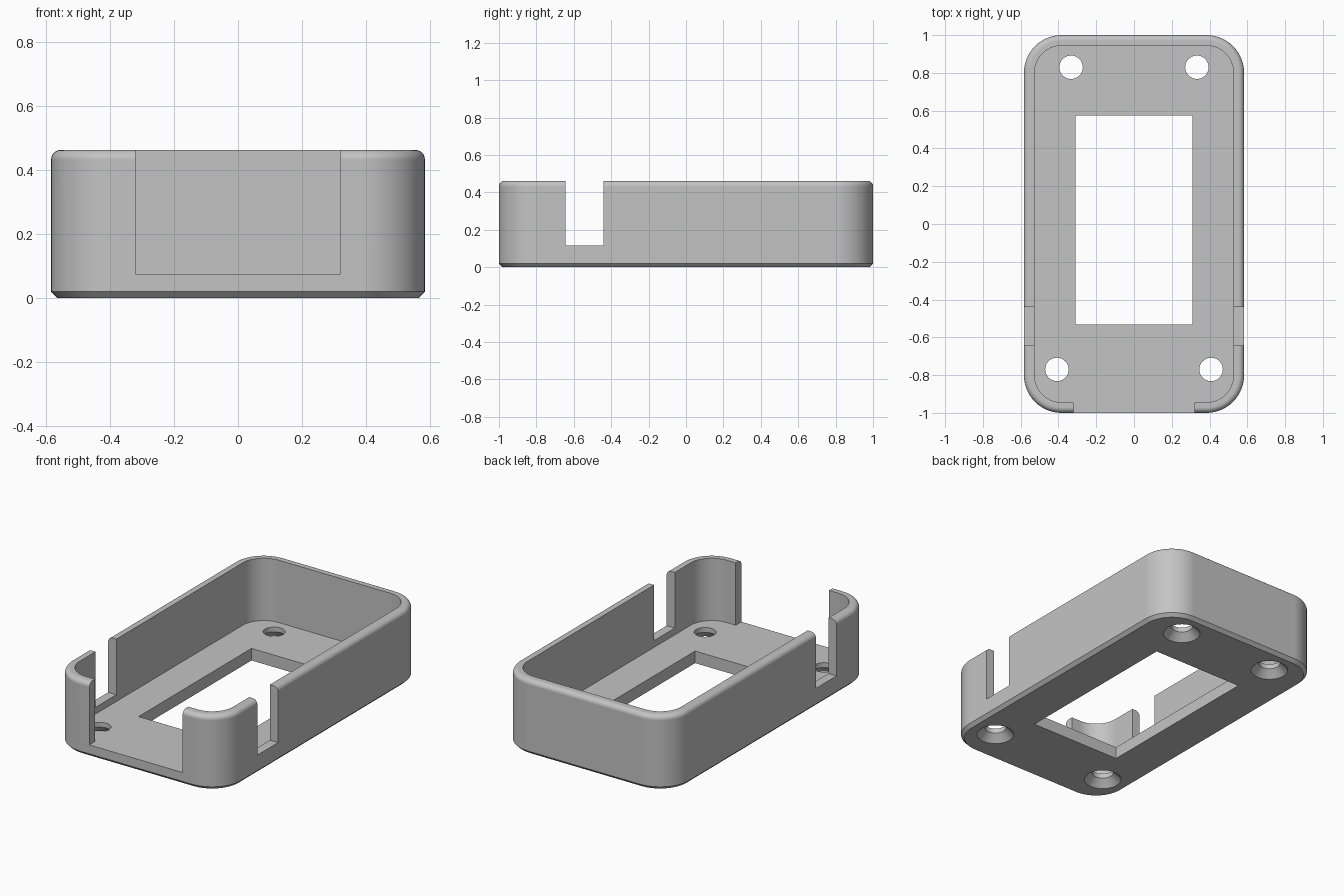
import bpy
import bmesh
from math import cos, sin, pi, radians

cube = bpy.data.objects.get("Cube")
if cube:
    bpy.data.objects.remove(cube, do_unlink=True)

HALF_X, HALF_Y, HEIGHT = 0.583, 1.0, 0.462
CORNER, WALL, FLOOR = 0.2, 0.056, 0.075
CHAMFER, FILLET = 0.02, 0.03

grey = bpy.data.materials.new("plain grey")
grey.use_nodes = True
grey.diffuse_color = (0.55, 0.55, 0.55, 1)
grey.node_tree.nodes["Principled BSDF"].inputs["Base Color"].default_value = grey.diffuse_color


def rounded_ring(inset, z, steps=14):
    """Points of a rounded rectangle, pulled in from the outer wall."""
    r = CORNER - inset
    points = []
    for quarter, (sx, sy) in enumerate([(1, 1), (-1, 1), (-1, -1), (1, -1)]):
        for i in range(steps + 1):
            a = (quarter + i / steps) * pi / 2
            points.append((sx * (HALF_X - CORNER) + r * cos(a),
                           sy * (HALF_Y - CORNER) + r * sin(a), z))
    return points


def circle_ring(x, y, r, z, steps=40):
    return [(x + r * cos(2 * pi * i / steps), y + r * sin(2 * pi * i / steps), z)
            for i in range(steps)]


def loft(name, rings):
    """Closed solid skinned through a list of rings."""
    bm = bmesh.new()
    loops = [[bm.verts.new(p) for p in ring] for ring in rings]
    for a, b in zip(loops, loops[1:]):
        for i in range(len(a)):
            j = (i + 1) % len(a)
            bm.faces.new((a[i], a[j], b[j], b[i]))
    bm.faces.new(loops[0][::-1])
    bm.faces.new(loops[-1])
    bmesh.ops.recalc_face_normals(bm, faces=bm.faces)
    mesh = bpy.data.meshes.new(name)
    bm.to_mesh(mesh)
    bm.free()
    mesh.materials.append(grey)
    obj = bpy.data.objects.new(name, mesh)
    bpy.context.collection.objects.link(obj)
    return obj


def box(name, x0, x1, y0, y1, z0, z1):
    return loft(name, [[(x0, y0, z), (x1, y0, z), (x1, y1, z), (x0, y1, z)]
                       for z in (z0, z1)])


# Open tray: chamfered foot, rounded rim, hollow inside
profile = [(CHAMFER, 0), (0, CHAMFER)]
for i in range(9):
    a = i / 8 * pi / 2
    profile.append((FILLET * (1 - cos(a)), HEIGHT - FILLET * (1 - sin(a))))
profile += [(WALL, HEIGHT), (WALL, FLOOR)]
tray = loft("case_tray", [rounded_ring(inset, z) for inset, z in profile])

# Window in the floor, front opening and slots through both side walls
cutters = [
    box("floor_window_cutter", -0.31, 0.31, -0.532, 0.575, -0.1, 0.2),
    box("front_opening_cutter", -0.32, 0.32, -1.1, -0.9, FLOOR, 0.6),
    box("side_slot_cutter", -0.7, 0.7, -0.643, -0.44, 0.117, 0.6),
]

# Screw holes, countersunk from below
for x, y in [(0.333, 0.83), (0.408, -0.77)]:
    for side in (-1, 1):
        rings = [(0.107, -0.05), (0.107, 0), (0.062, 0.045), (0.062, 0.15)]
        cutters.append(loft("screw_hole_cutter",
                            [circle_ring(side * x, y, r, z) for r, z in rings]))

bpy.ops.object.select_all(action='DESELECT')
bpy.context.view_layer.objects.active = tray
tray.select_set(True)
for cutter in cutters:
    cutter.hide_render = True
    mod = tray.modifiers.new("cut", 'BOOLEAN')
    mod.operation = 'DIFFERENCE'
    mod.solver = 'EXACT'
    mod.object = cutter
    bpy.ops.object.modifier_apply(modifier=mod.name)
    bpy.data.objects.remove(cutter, do_unlink=True)

# Smooth curves with crisp edges
bpy.ops.object.shade_smooth_by_angle(angle=radians(30))
weighted = tray.modifiers.new("flat_faces", 'WEIGHTED_NORMAL')
weighted.keep_sharp = True
